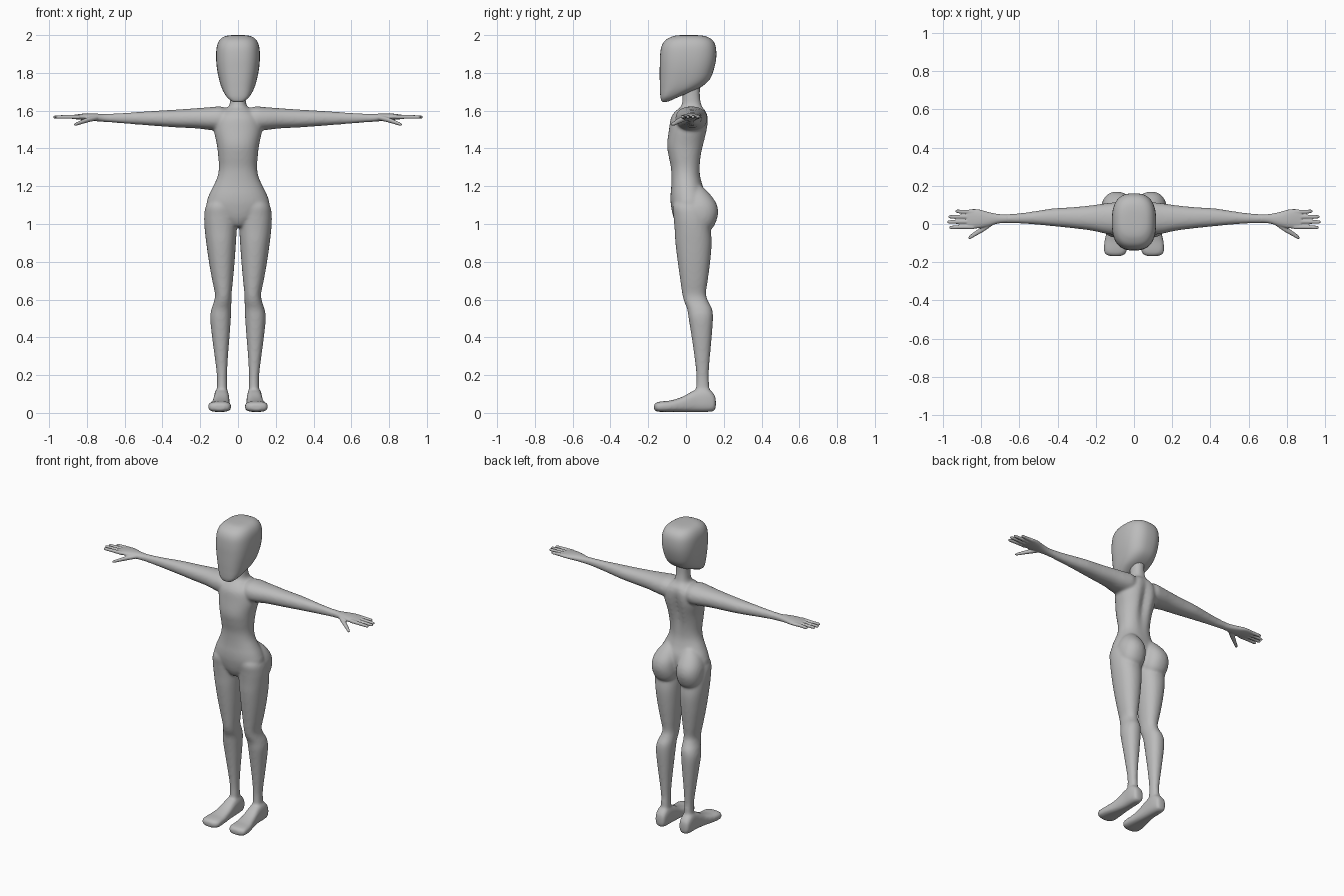
import bpy, bmesh, math
from mathutils import Vector

skin = bpy.data.materials.new("plain grey")
skin.diffuse_color = (0.5, 0.5, 0.5, 1)


def catmull(p0, p1, p2, p3, t):
    return 0.5 * (2 * p1 + (p2 - p0) * t + (2 * p0 - 5 * p1 + 4 * p2 - p3) * t * t
                  + (3 * p1 - p0 - 3 * p2 + p3) * t ** 3)


def loft(bm, sections, axis, side=1, power=2.2, seg=40, steps=4, groove=None):
    """Closed tube of superellipse rings; section = (t, a_min, a_max, b_min, b_max)."""
    s = [Vector(v) for v in sections]
    s = [s[0]] + s + [s[-1]]
    rows = []
    for i in range(1, len(s) - 2):
        rows += [catmull(*s[i - 1:i + 3], k / steps) for k in range(steps)]
    rows.append(s[-1])
    order = {"z": (1, 2, 0), "x": (0, 1, 2), "y": (1, 0, 2)}[axis]
    rings = []
    for t, a0, a1, b0, b1 in rows:
        ring = []
        for k in range(seg):
            c, n = math.cos(math.tau * k / seg), math.sin(math.tau * k / seg)
            a = (a0 + a1) / 2 + (a1 - a0) / 2 * math.copysign(abs(c) ** (2 / power), c)
            b = (b0 + b1) / 2 + (b1 - b0) / 2 * math.copysign(abs(n) ** (2 / power), n)
            if groove and n > 0:
                b -= groove(t) * math.exp(-(a / 0.03) ** 2)
            tab = (t, a, b)
            x, y, z = (tab[j] for j in order)
            ring.append(bm.verts.new((x * side, y, z)))
        rings.append(ring)
    for r, q in zip(rings, rings[1:]):
        for k in range(seg):
            bm.faces.new((r[k], r[(k + 1) % seg], q[(k + 1) % seg], q[k]))
    bm.faces.new(rings[0])
    bm.faces.new(rings[-1])


def finish(name, bm, voxel=None, smooth=0):
    bmesh.ops.recalc_face_normals(bm, faces=bm.faces)
    me = bpy.data.meshes.new(name)
    bm.to_mesh(me)
    bm.free()
    me.materials.append(skin)
    for p in me.polygons:
        p.use_smooth = True
    ob = bpy.data.objects.new(name, me)
    bpy.context.collection.objects.link(ob)
    if voxel:
        m = ob.modifiers.new("blend", "REMESH")
        m.mode, m.voxel_size, m.use_smooth_shade = "VOXEL", voxel, True
    if smooth:
        m = ob.modifiers.new("soften", "SMOOTH")
        m.factor, m.iterations = 0.5, smooth
    return ob


# Head: flat face, narrow chin, rounded skull
bm = bmesh.new()
head = [(1.646, .018, -.122, -.105), (1.652, .035, -.13, -.085), (1.67, .057, -.135, -.045),
        (1.695, .074, -.137, .015), (1.725, .088, -.138, .08), (1.765, .1, -.139, .125),
        (1.82, .111, -.139, .148), (1.88, .116, -.138, .16), (1.935, .113, -.131, .158),
        (1.97, .1, -.112, .143), (1.99, .078, -.08, .115), (1.998, .05, -.05, .08),
        (2.0, .02, -.01, .04)]
loft(bm, [(z, -w, w, f, b) for z, w, f, b in head], "z", power=2.6, seg=48)
finish("head", bm)

# Body: torso and neck, with arms, hips, legs and feet blended in
bm = bmesh.new()
torso = [(.985, .03, -.035, .04), (1.0, .06, -.05, .07), (1.04, .12, -.068, .095),
         (1.1, .165, -.08, .11), (1.15, .155, -.082, .108), (1.2, .131, -.078, .09),
         (1.25, .109, -.077, .078), (1.3, .101, -.08, .078), (1.36, .105, -.092, .086),
         (1.42, .112, -.1, .1), (1.5, .128, -.09, .118), (1.56, .12, -.08, .122),
         (1.595, .09, -.058, .112), (1.615, .058, -.033, .095), (1.635, .044, -.022, .084),
         (1.68, .04, -.018, .075), (1.74, .04, -.018, .075)]
loft(bm, [(z, -w, w, f, b) for z, w, f, b in torso], "z",
     groove=lambda z: .024 * math.exp(-((z - 1.45) / .14) ** 2))

arm = [(.04, -.03, .09, 1.51, 1.605), (.09, -.055, .112, 1.495, 1.622),
       (.15, -.05, .108, 1.498, 1.618), (.22, -.035, .098, 1.506, 1.613),
       (.32, -.022, .088, 1.511, 1.606), (.42, -.012, .082, 1.518, 1.6),
       (.5, -.004, .07, 1.524, 1.595), (.6, .003, .056, 1.532, 1.588),
       (.7, .004, .05, 1.54, 1.582)]
leg = [(1.15, .03, .125, -.04, .07), (1.1, .012, .168, -.07, .1), (1.04, .006, .179, -.066, .12),
       (.97, .007, .176, -.06, .13), (.9, .011, .168, -.056, .136), (.8, .018, .154, -.044, .128),
       (.7, .027, .136, -.03, .115), (.63, .034, .122, -.02, .106), (.59, .035, .127, -.01, .118),
       (.55, .036, .14, .006, .138), (.5, .038, .147, .014, .143), (.4, .045, .137, .03, .136),
       (.3, .053, .124, .044, .127), (.2, .058, .112, .055, .12), (.13, .057, .112, .053, .124),
       (.07, .055, .118, .045, .13)]
foot = [(.158, .07, .105, .03, .07), (.148, .055, .12, .01, .1), (.11, .048, .127, .005, .13),
        (.05, .046, .128, .005, .122), (-.02, .043, .138, .005, .085), (-.08, .038, .153, .005, .066),
        (-.13, .036, .159, .005, .061), (-.157, .045, .152, .008, .055), (-.169, .07, .125, .016, .045)]
buttock = [(.96, .07, .11, .05, .1), (.975, .03, .145, .02, .137), (1.01, .012, .165, 0, .158),
           (1.06, .008, .172, -.02, .17), (1.11, .01, .165, -.02, .16), (1.16, .02, .14, -.01, .125),
           (1.2, .04, .1, .01, .085)]
for side in (-1, 1):
    loft(bm, arm, "x", side)
    loft(bm, leg, "z", side)
    loft(bm, foot, "y", side, power=2.8)
    loft(bm, buttock, "z", side)
finish("body", bm, voxel=.008, smooth=8)

# Hands: wrist and palm, four fingers and a lowered thumb
palm = [(.66, .006, .05, 1.538, 1.584), (.71, .003, .052, 1.541, 1.582),
        (.76, -.012, .062, 1.545, 1.585), (.81, -.022, .076, 1.55, 1.585),
        (.855, -.024, .078, 1.554, 1.58), (.875, -.018, .07, 1.558, 1.577)]
fingers = [(-.016, -.018, .968), (.012, .011, .978), (.038, .038, .972), (.064, .067, .937)]
for side, label in ((-1, "right"), (1, "left")):
    bm = bmesh.new()
    loft(bm, palm, "x", side, seg=28)
    for base, tip, end in fingers:
        loft(bm, [(.84, base - .011, base + .011, 1.556, 1.579),
                  (.9, base - .0105, base + .0105, 1.557, 1.577),
                  (end - .012, tip - .009, tip + .009, 1.558, 1.575),
                  (end, tip - .004, tip + .004, 1.563, 1.57)], "x", side, seg=16)
    loft(bm, [(.745, -.01, .025, 1.55, 1.575), (.79, -.041, -.007, 1.539, 1.566),
              (.83, -.063, -.036, 1.528, 1.55), (.858, -.079, -.057, 1.52, 1.537),
              (.868, -.079, -.07, 1.522, 1.53)], "x", side, seg=16)
    finish(label + "_hand", bm, voxel=.004, smooth=3)
